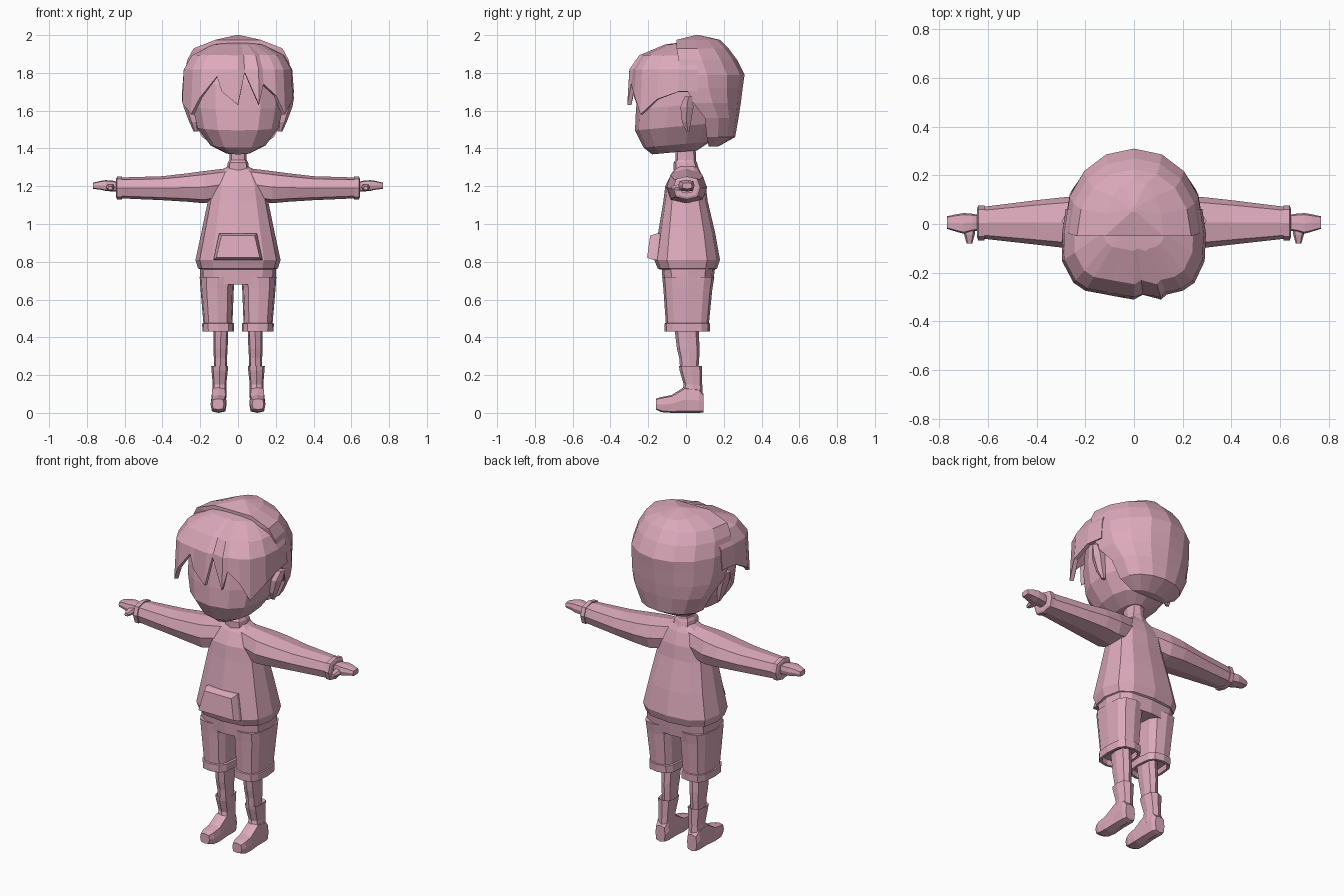
import bpy, bmesh, math

pink = bpy.data.materials.new("dusty_pink")
pink.diffuse_color = (0.72, 0.40, 0.50, 1)


def finish(name, bm, mirror=False, thickness=0):
    bmesh.ops.recalc_face_normals(bm, faces=bm.faces)
    me = bpy.data.meshes.new(name)
    bm.to_mesh(me)
    bm.free()
    me.materials.append(pink)
    ob = bpy.data.objects.new(name, me)
    bpy.context.collection.objects.link(ob)
    if thickness:
        mod = ob.modifiers.new("thickness", 'SOLIDIFY')
        mod.thickness, mod.offset = thickness, 0
    if mirror:
        ob.modifiers.new("mirror", 'MIRROR').use_mirror_merge = False
    return ob


def skin(name, rings, mirror=False):
    """Closed skin over a list of equal point rings."""
    bm = bmesh.new()
    vs = [[bm.verts.new(p) for p in r] for r in rings]
    n = len(vs[0])
    for a, b in zip(vs, vs[1:]):
        for i in range(n):
            j = (i + 1) % n
            bm.faces.new((a[i], a[j], b[j], b[i]))
    bm.faces.new(vs[0])
    bm.faces.new(vs[-1])
    return finish(name, bm, mirror)


def spow(v, e):
    return math.copysign(abs(v) ** e, v) if abs(v) > 1e-6 else 0.0


def loft(name, axis, rows, n=8, p=3.0, mirror=False, tilt=0, turn=0):
    """Rows are (position on axis, min and max of the other two axes)."""
    rings = []
    for pos, a0, a1, b0, b1 in rows:
        ring = []
        for i in range(n):
            t = 2 * math.pi * (i + turn) / n
            a = (a0 + a1) / 2 + (a1 - a0) / 2 * spow(math.cos(t), 2 / p)
            b = (b0 + b1) / 2 + (b1 - b0) / 2 * spow(math.sin(t), 2 / p)
            ring.append({'x': (pos, a, b), 'y': (a, pos, b),
                         'z': (a, b, pos + tilt * b)}[axis])
        rings.append(ring)
    return skin(name, rings, mirror)


# Head, ears and neck
loft("head", 'z', [
    (1.385, -.07, .07, -.18, .06), (1.425, -.15, .15, -.225, .13),
    (1.52, -.22, .22, -.27, .18), (1.63, -.245, .245, -.265, .20),
    (1.76, -.245, .245, -.25, .20), (1.88, -.2, .2, -.2, .15)],
    n=14, p=2.3, tilt=.09, turn=.5)
loft("ear", 'z', [
    (1.49, .21, .235, .0, .02), (1.54, .21, .258, -.025, .03),
    (1.62, .22, .288, -.035, .045), (1.675, .25, .298, -.01, .035)],
    n=6, p=2, mirror=True)
loft("neck", 'z', [(1.27, -.045, .045, -.055, .055),
                   (1.44, -.045, .045, -.055, .05)])
loft("collar", 'z', [(1.285, -.06, .06, -.065, .07), (1.325, -.054, .054, -.066, .058),
                     (1.34, -.045, .045, -.055, .05)])

# Back hair: half-round slices with a flat front
rings = []
for z, yf, yb, w in [(1.41, .12, .17, .11), (1.46, .11, .26, .19), (1.56, .10, .278, .24),
                     (1.64, .04, .29, .275), (1.72, .0, .30, .285), (1.79, -.02, .31, .285),
                     (1.87, -.04, .27, .268), (1.93, -.05, .225, .235),
                     (1.975, -.05, .18, .12), (2.0, .05, .07, .01)]:
    ring = []
    for i in range(9):
        t = math.pi * i / 8
        ring.append((w * spow(math.cos(t), .95), yf + (yb - yf) * math.sin(t) ** .95, z))
    rings.append(ring)
skin("back_hair", rings)

# Front hair: sheet with a jagged lower edge (x, y, lower z)
fringe = [(.27, .06, 1.70), (.285, -.04, 1.70), (.28, -.15, 1.66), (.24, -.235, 1.58),
          (.195, -.265, 1.68), (.13, -.28, 1.74), (.11, -.30, 1.63), (.035, -.28, 1.80),
          (0, -.30, 1.63), (-.085, -.285, 1.70), (-.11, -.28, 1.78), (-.195, -.265, 1.67),
          (-.24, -.235, 1.58), (-.285, -.15, 1.64), (-.285, -.04, 1.70), (-.27, .06, 1.70)]
bm = bmesh.new()
rows = []
for s, z in [(.45, 1.94), (.83, 1.885), (.97, 1.815), (1, None)]:
    rows.append([bm.verts.new((x * s, .05 + (y - .05) * s, z or zb)) for x, y, zb in fringe])
crown = bm.verts.new((0, .05, 1.96))
for i in range(len(fringe) - 1):
    bm.faces.new((crown, rows[0][i], rows[0][i + 1]))
    for a, b in zip(rows, rows[1:]):
        bm.faces.new((a[i], b[i], b[i + 1], a[i + 1]))
finish("front_hair", bm, thickness=.022)

# Jumper with sleeves and cuffs
loft("jumper_body", 'z', [
    (.76, -.20, .20, -.14, .155), (.765, -.212, .212, -.15, .165),
    (.81, -.225, .225, -.168, .18), (.95, -.195, .195, -.148, .155),
    (1.12, -.16, .16, -.12, .115), (1.20, -.145, .145, -.11, .105),
    (1.27, -.11, .11, -.075, .08), (1.305, -.055, .055, -.05, .06)], n=12, p=2.8)
loft("sleeve", 'x', [
    (.06, -.08, .085, 1.13, 1.295), (.18, -.105, .11, 1.11, 1.28),
    (.27, -.10, .112, 1.118, 1.268), (.40, -.085, .098, 1.126, 1.253),
    (.625, -.06, .07, 1.136, 1.246)], p=2.8, mirror=True)
loft("sleeve_cuff", 'x', [
    (.615, -.068, .076, 1.13, 1.252), (.64, -.068, .076, 1.13, 1.252),
    (.645, -.055, .063, 1.142, 1.24), (.645, -.03, .04, 1.165, 1.22),
    (.62, -.03, .04, 1.165, 1.22)], p=2.8, mirror=True)

# Raised front pocket: base frame to smaller face
skin("pocket", [
    [(-.13, -.13, .81), (.13, -.13, .81), (.10, -.12, .95), (-.10, -.12, .95)],
    [(-.13, -.172, .81), (.13, -.172, .81), (.10, -.155, .95), (-.10, -.155, .95)],
    [(-.115, -.206, .822), (.115, -.206, .822), (.088, -.19, .938), (-.088, -.19, .938)]])

# Hands
loft("hand", 'x', [
    (.62, -.025, .035, 1.175, 1.218), (.665, -.03, .042, 1.172, 1.23),
    (.70, -.04, .045, 1.175, 1.232), (.73, -.032, .04, 1.182, 1.228),
    (.768, -.02, .032, 1.186, 1.218)], p=4, mirror=True)
loft("thumb", 'y', [
    (.0, .65, .70, 1.178, 1.215), (-.045, .655, .698, 1.176, 1.21),
    (-.08, .665, .688, 1.18, 1.2)], n=6, p=3, mirror=True)

# Shorts: hips, legs and hollow turned-up hems
loft("shorts_hips", 'z', [
    (.68, -.2, .2, -.122, .143), (.78, -.203, .203, -.13, .155)], n=12, p=3.2)
loft("shorts_leg", 'z', [
    (.72, .015, .203, -.126, .15), (.66, .022, .199, -.12, .14),
    (.46, .03, .182, -.106, .12)], n=12, p=3, mirror=True)
loft("shorts_hem", 'z', [
    (.478, .035, .175, -.10, .115), (.473, .02, .19, -.115, .128),
    (.43, .02, .188, -.115, .126), (.43, .035, .173, -.10, .111),
    (.465, .04, .168, -.095, .106)], n=12, p=3, mirror=True)

# Bare legs
loft("leg", 'z', [
    (.50, .05, .135, -.065, .065), (.42, .052, .13, -.058, .068),
    (.34, .055, .13, -.048, .072), (.29, .058, .128, -.036, .07),
    (.22, .06, .125, -.03, .065)], p=2.6, mirror=True)

# Boots: shaft and foot
loft("boot_shaft", 'z', [
    (.235, .062, .13, -.025, .07), (.248, .052, .142, -.037, .086),
    (.225, .054, .14, -.034, .086), (.15, .062, .134, -.012, .086),
    (.08, .062, .138, -.03, .09)], p=2.8, mirror=True)
loft("boot_foot", 'y', [
    (.093, .072, .135, .003, .10), (.07, .062, .142, .0, .13),
    (-.005, .062, .142, .0, .14), (-.075, .06, .145, .0, .095),
    (-.13, .064, .145, .004, .084), (-.16, .075, .136, .018, .075)],
    p=4, mirror=True)
